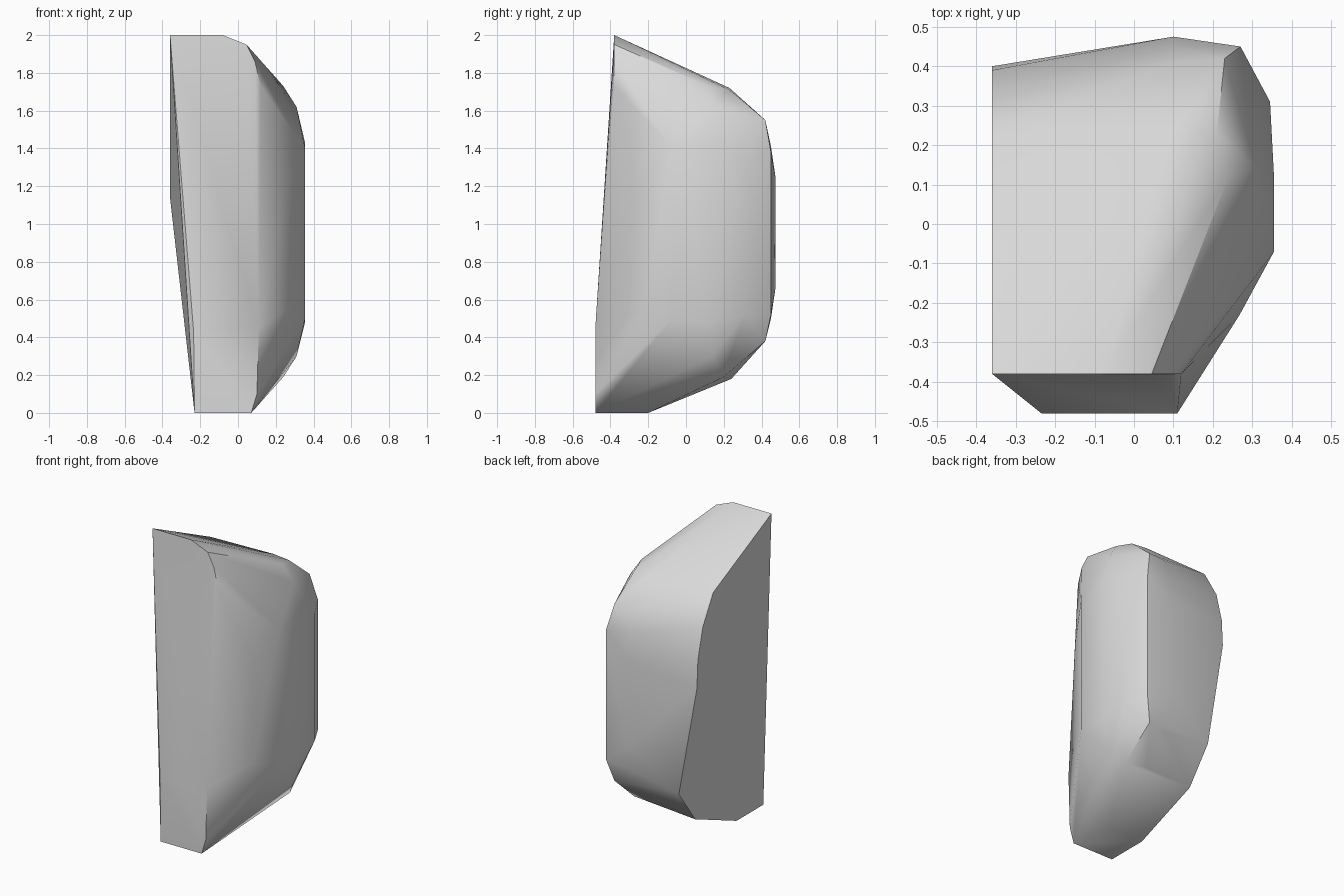
import bpy
import bmesh

cube = bpy.data.objects.get("Cube")
if cube:
    bpy.data.objects.remove(cube, do_unlink=True)


def make_material(name, colour):
    material = bpy.data.materials.new(name)
    material.use_nodes = True
    material.diffuse_color = colour
    material.node_tree.nodes["Principled BSDF"].inputs["Base Color"].default_value = colour
    return material


def section(x, profile):
    """Place a side profile of (y, z) pairs at one x position."""
    return [(x, y, z) for y, z in profile]


def outline(y, profile):
    """Place a front outline of (x, z) pairs at one y position."""
    return [(x, y, z) for x, z in profile]


def upright(x, y, low, high):
    """The two ends of a vertical edge."""
    return [(x, y, low), (x, y, high)]


points = []

# Flat split side: upright above, leaning inwards below
points += section(-0.36, [(-0.38, 2), (0.23, 1.71), (0.34, 1.52), (0.39, 1.32), (0.4, 1.14)])
points += section(-0.235, [(0.41, 0.41), (0.24, 0.18), (-0.48, 0.43)])
points += section(-0.23, [(-0.2, 0), (-0.48, 0)])

# Flat front with a rounded upper corner
points += outline(-0.38, [(-0.08, 2), (0.045, 1.95), (0.09, 1.86), (0.12, 1.73)])
points += outline(-0.48, [(0.11, 0.45), (0.1, 0.1), (0.07, 0)])

# Bulging back ridge and its chamfers
points += section(0.1, [(0.23, 1.72), (0.41, 1.55), (0.45, 1.41), (0.475, 1.24),
                        (0.475, 0.67), (0.45, 0.5), (0.41, 0.37), (0.23, 0.2)])
points += upright(0.27, 0.45, 0.52, 1.38)
points += upright(0.23, 0.42, 0.38, 1.55)

# Rounded outer side
points += upright(0.355, -0.07, 0.5, 1.4)
points += upright(0.355, 0.12, 0.48, 1.43)
points += upright(0.345, 0.31, 0.52, 1.36)
points += upright(0.268, -0.23, 0.55, 1.2)
points += upright(0.31, 0.14, 0.3, 1.62)

# Shoulder and underside corners
points += [(0.24, 0.12, 1.73), (0.21, 0.23, 1.71), (0.24, 0.2, 0.19), (0.03, -0.2, 0)]

# Wrap the corners in one closed faceted skin
bm = bmesh.new()
for point in points:
    bm.verts.new(point)
bmesh.ops.convex_hull(bm, input=bm.verts)
loose = [v for v in bm.verts if not v.link_faces]
bmesh.ops.delete(bm, geom=loose, context='VERTS')
bmesh.ops.recalc_face_normals(bm, faces=bm.faces)

mesh = bpy.data.meshes.new("rock_chunk")
bm.to_mesh(mesh)
bm.free()
mesh.materials.append(make_material("stone grey", (0.7, 0.7, 0.7, 1)))
rock = bpy.data.objects.new("rock_chunk", mesh)
bpy.context.collection.objects.link(rock)

# Soft shading on the rounded sides, crisp edges on the flat cuts
bpy.ops.object.select_all(action='DESELECT')
rock.select_set(True)
bpy.context.view_layer.objects.active = rock
bpy.ops.object.shade_smooth_by_angle(angle=0.7)
